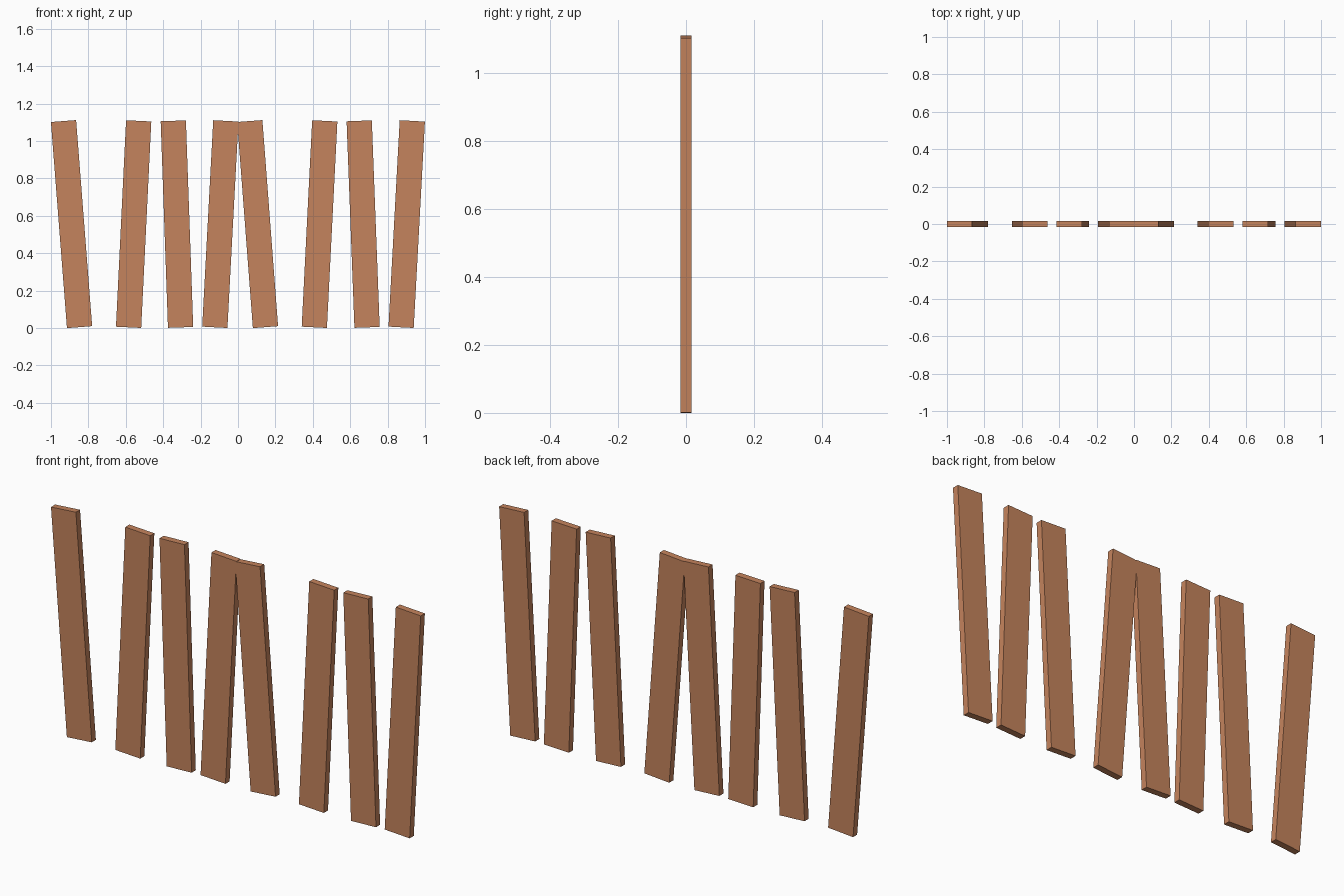
import bpy
from math import atan2

if "Cube" in bpy.data.objects:
    bpy.data.objects.remove(bpy.data.objects["Cube"])

WIDTH, THICK, LENGTH, HEIGHT = 0.135, 0.032, 1.105, 1.112

wood = bpy.data.materials.new("brown_wood")
wood.diffuse_color = (0.56, 0.23, 0.11, 1)
wood.use_nodes = True
wood.node_tree.nodes["Principled BSDF"].inputs["Base Color"].default_value = wood.diffuse_color


def plank(index, top_x, bottom_x):
    """A flat board leaning sideways between two centre points."""
    bpy.ops.mesh.primitive_cube_add(size=1)
    ob = bpy.context.object
    ob.name = f"fence_plank_{index}"
    ob.scale = (WIDTH, THICK, LENGTH)
    ob.location = ((top_x + bottom_x) / 2, 0, HEIGHT / 2)
    ob.rotation_euler.y = atan2(top_x - bottom_x, LENGTH)
    ob.data.materials.append(wood)


# Top and bottom centre of each plank, left to right
leans = [(-0.933, -0.847), (-0.531, -0.585), (-0.346, -0.307), (-0.065, -0.124),
         (0.063, 0.147), (0.464, 0.408), (0.648, 0.690), (0.932, 0.872)]
for i, (top_x, bottom_x) in enumerate(leans, 1):
    plank(i, top_x, bottom_x)
